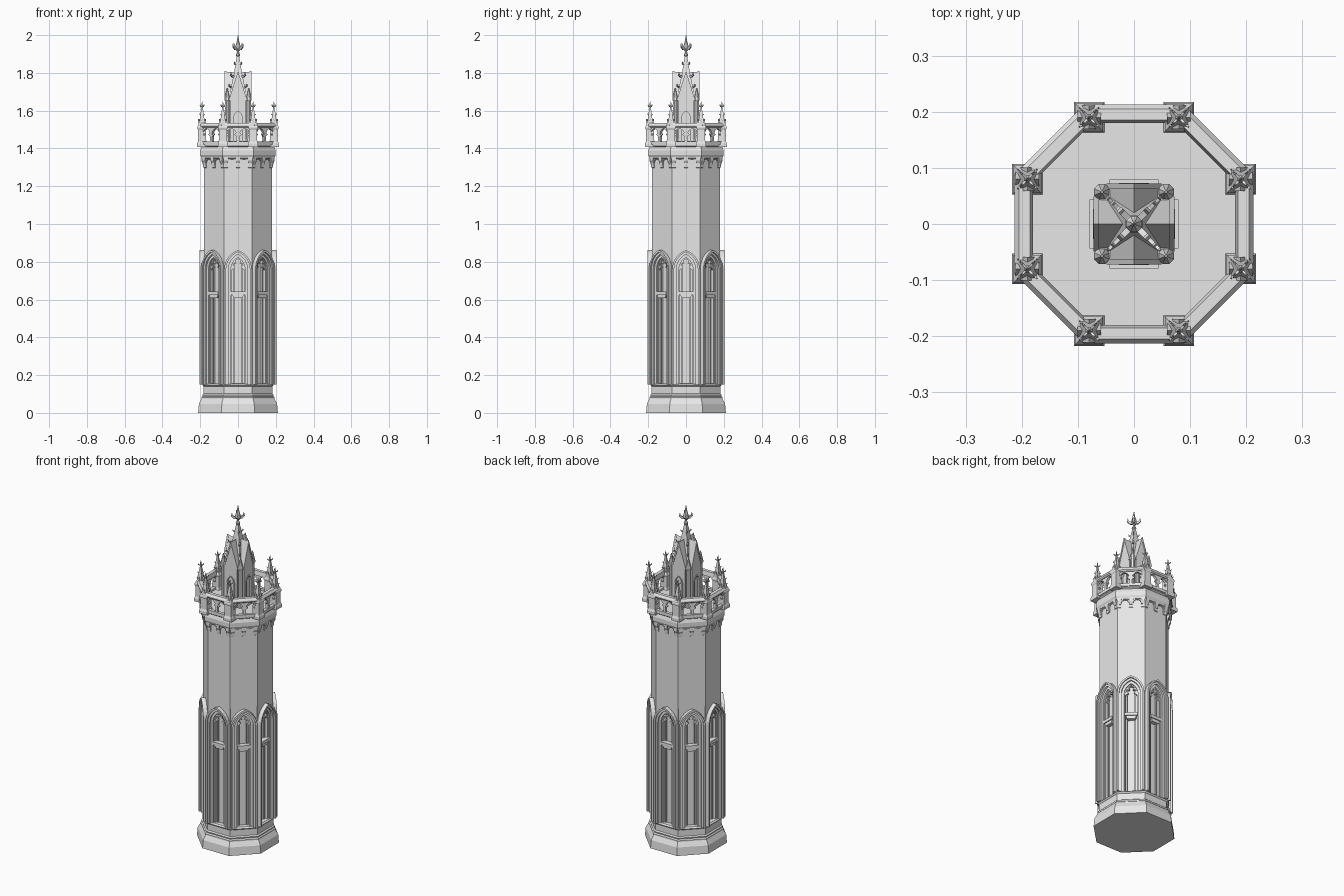
import bpy, bmesh
from math import pi, cos, sin, acos
from mathutils import Matrix, Vector

cube = bpy.data.objects.get("Cube")
if cube:
    bpy.data.objects.remove(cube, do_unlink=True)

stone = bpy.data.materials.new("pale_stone")
stone.use_nodes = True
stone.diffuse_color = (0.8, 0.8, 0.8, 1)
stone.node_tree.nodes["Principled BSDF"].inputs["Base Color"].default_value = (0.8, 0.8, 0.8, 1)


# ---- helpers ----
def part(name, build, copies=1):
    """Build one part and repeat it evenly round the vertical axis."""
    bm = bmesh.new()
    build(bm)
    first = bm.verts[:] + bm.edges[:] + bm.faces[:]
    for k in range(1, copies):
        new = bmesh.ops.duplicate(bm, geom=first)["geom"]
        verts = [v for v in new if isinstance(v, bmesh.types.BMVert)]
        turn = Matrix.Rotation(2 * pi * k / copies, 3, "Z")
        bmesh.ops.rotate(bm, verts=verts, cent=(0, 0, 0), matrix=turn)
    bmesh.ops.recalc_face_normals(bm, faces=bm.faces[:])
    mesh = bpy.data.meshes.new(name)
    bm.to_mesh(mesh)
    bm.free()
    mesh.materials.append(stone)
    bpy.context.collection.objects.link(bpy.data.objects.new(name, mesh))


def prism(bm, pts, y0, y1, mat=Matrix()):
    """Extrude an (x, z) outline from y0 to y1."""
    a = [bm.verts.new(mat @ Vector((x, y0, z))) for x, z in pts]
    b = [bm.verts.new(mat @ Vector((x, y1, z))) for x, z in pts]
    bm.faces.new(a)
    bm.faces.new(b[::-1])
    for i in range(len(pts)):
        j = (i + 1) % len(pts)
        bm.faces.new((a[i], b[i], b[j], a[j]))


def box(bm, x0, x1, y0, y1, z0, z1):
    prism(bm, [(x0, z0), (x1, z0), (x1, z1), (x0, z1)], y0, y1)


def lathe(bm, profile, n, cx=0, cy=0, closed=False):
    """Sweep (apothem, z) points round an n-sided plan with flats on the axes."""
    rings = []
    for r, z in profile:
        R = r / cos(pi / n)
        angles = [pi / n + 2 * pi * i / n for i in range(n)]
        rings.append([bm.verts.new((cx + R * cos(t), cy + R * sin(t), z)) for t in angles])
    pairs = list(zip(rings, rings[1:]))
    if closed:
        pairs.append((rings[-1], rings[0]))
    else:
        bm.faces.new(rings[0][::-1])
        bm.faces.new(rings[-1])
    for a, b in pairs:
        for i in range(n):
            j = (i + 1) % n
            bm.faces.new((a[i], a[j], b[j], b[i]))


def arch(cx, w, z0, zs, r, n=6):
    """Pointed arch outline, left foot to right foot."""
    top = acos((r - w) / r)
    half = [(w - r + r * cos(top * i / n), zs + r * sin(top * i / n)) for i in range(n + 1)]
    half[-1] = (0, half[-1][1])
    left = [(cx - x, z) for x, z in half]
    right = [(cx + x, z) for x, z in half[-2::-1]]
    return [(cx - w, z0)] + left + right + [(cx + w, z0)]


def arch_band(bm, w, inner, z0, zs, r, y0, y1, cx=0):
    pts = arch(cx, w, z0, zs, r) + arch(cx, inner, z0, zs, r - w + inner)[::-1]
    prism(bm, pts, y0, y1)


def arch_panel(bm, x0, x1, z0, z1, w, zs, r, y0, y1):
    """Wall panel pierced by one pointed opening."""
    hole = arch((x0 + x1) / 2, w, z0, zs, r)
    prism(bm, [(x0, z0)] + hole + [(x1, z0), (x1, z1), (x0, z1)], y0, y1)


def leaves(bm, cx, cy, z, r, s):
    """Four curled leaves on the diagonals, starting at distance r."""
    curl = [(-0.3, 0), (0.5, 0.1), (1, 0.6), (0.85, 1.2), (0.7, 0.7), (0.3, 0.5), (-0.3, 0.5)]
    pts = [(r + s * x, z + s * h) for x, h in curl]
    for k in range(4):
        mat = Matrix.Translation((cx, cy, 0)) @ Matrix.Rotation(pi / 4 + k * pi / 2, 4, "Z")
        prism(bm, pts, -0.16 * s, 0.16 * s, mat)


# ---- plinth and shaft ----
part("plinth", lambda bm: lathe(bm, [
    (0.211, 0), (0.207, 0.048), (0.193, 0.075), (0.193, 0.082), (0.187, 0.088), (0.189, 0.096),
    (0.182, 0.102), (0.182, 0.14), (0.19, 0.148), (0.182, 0.155)], 8))
part("niche_core", lambda bm: lathe(bm, [(0.156, 0.15), (0.156, 0.88)], 8))
part("upper_shaft", lambda bm: lathe(bm, [(0.18, 0.87), (0.18, 1.35)], 8))


# ---- niches ----
def niche(bm):
    arch_panel(bm, -0.0745, 0.0745, 0.15, 0.872, 0.068, 0.76, 0.103, -0.18, -0.15)
    arch_band(bm, 0.073, 0.063, 0.15, 0.76, 0.108, -0.204, -0.155)
    arch_band(bm, 0.063, 0.051, 0.15, 0.76, 0.098, -0.195, -0.155)
    arch_band(bm, 0.051, 0.037, 0.15, 0.76, 0.086, -0.184, -0.15)


def niche_tracery(bm):
    arch_band(bm, 0.038, 0.031, 0.15, 0.76, 0.073, -0.175, -0.15)
    for s in (-1, 1):
        prism(bm, [(s * 0.034, 0.755), (s * 0.014, 0.772), (s * 0.034, 0.79)], -0.172, -0.155)
        prism(bm, [(s * 0.028, 0.79), (s * 0.008, 0.792), (s * 0.018, 0.81)], -0.172, -0.155)
        box(bm, s * 0.021 - 0.003, s * 0.021 + 0.003, -0.164, -0.15, 0.15, 0.8)


def niche_bracket(bm):
    box(bm, -0.036, 0.036, -0.186, -0.15, 0.625, 0.643)
    prism(bm, [(-0.03, 0.625), (-0.022, 0.607), (0.022, 0.607), (0.03, 0.625)], -0.18, -0.15)


part("niche_frames", niche, 8)
part("niche_tracery", niche_tracery, 8)
part("niche_brackets", niche_bracket, 8)


# ---- corbel table and cornice ----
def corbels(bm):
    side = Matrix.Rotation(-pi / 2, 4, "Z")
    for x in (-0.065, 0, 0.065):
        outline = [(0.175, 1.295), (0.184, 1.3), (0.186, 1.32), (0.194, 1.335), (0.194, 1.355), (0.175, 1.355)]
        prism(bm, outline, x - 0.011, x + 0.011, side)
    for x in (-0.0325, 0.0325):
        arch_panel(bm, x - 0.0325, x + 0.0325, 1.315, 1.355, 0.022, 1.32, 0.026, -0.187, -0.175)


part("corbel_table", corbels, 8)
part("cornice", lambda bm: lathe(bm, [
    (0.178, 1.342), (0.19, 1.346), (0.199, 1.364), (0.199, 1.388), (0.192, 1.408),
    (0.2, 1.414), (0.2, 1.425)], 8))


# ---- parapet ----
def parapet(bm):
    for x in (-0.035, 0.035):
        arch_panel(bm, x - 0.035, x + 0.035, 1.435, 1.515, 0.028, 1.47, 0.037, -0.203, -0.188)
        for s in (-1, 1):
            prism(bm, [(x + s * 0.029, 1.462), (x + s * 0.014, 1.474), (x + s * 0.027, 1.485)], -0.2, -0.191)
    box(bm, -0.08, 0.08, -0.205, -0.186, 1.42, 1.437)


part("parapet_tracery", parapet, 8)
part("parapet_rail", lambda bm: lathe(bm, [
    (0.18, 1.51), (0.207, 1.51), (0.213, 1.517), (0.213, 1.524), (0.205, 1.536), (0.185, 1.536)],
    8, closed=True))


def pinnacle(bm):
    for cx, cy in ((0.08, -0.19), (-0.08, -0.19)):
        lathe(bm, [(0.027, 1.408), (0.027, 1.425), (0.022, 1.437), (0.021, 1.5), (0.025, 1.506),
                   (0.025, 1.514), (0.017, 1.53), (0.013, 1.55), (0.003, 1.622)], 4, cx, cy)
        lathe(bm, [(0.002, 1.615), (0.006, 1.622), (0.003, 1.63), (0.001, 1.648)], 8, cx, cy)
        leaves(bm, cx, cy, 1.618, 0.003, 0.013)
        leaves(bm, cx, cy, 1.575, 0.011, 0.008)
        leaves(bm, cx, cy, 1.545, 0.017, 0.008)
        # small gablets on the four faces
        for k in range(4):
            mat = Matrix.Translation((cx, cy, 0)) @ Matrix.Rotation(k * pi / 2, 4, "Z")
            prism(bm, [(-0.017, 1.512), (0.017, 1.512), (0, 1.555)], -0.021, -0.008, mat)


part("pinnacles", pinnacle, 4)


# ---- central turret ----
def turret_face(bm):
    box(bm, -0.044, 0.044, -0.079, 0, 1.42, 1.44)
    arch_panel(bm, -0.043, 0.043, 1.435, 1.665, 0.022, 1.565, 0.035, -0.069, -0.055)
    arch_band(bm, 0.027, 0.021, 1.435, 1.565, 0.04, -0.073, -0.06)
    prism(bm, [(-0.046, 1.66), (0.046, 1.66), (0, 1.805)], -0.069, 0)
    # raised gable coping
    prism(bm, [(-0.049, 1.655), (-0.04, 1.655), (0, 1.783), (0.04, 1.655), (0.049, 1.655), (0, 1.81)],
          -0.072, -0.062)


def turret_post(bm):
    lathe(bm, [(0.014, 1.42), (0.014, 1.45), (0.011, 1.455), (0.011, 1.65), (0.014, 1.656),
               (0.014, 1.664), (0.002, 1.72)], 8, 0.057, 0.057)


part("turret_body", lambda bm: lathe(bm, [(0.06, 1.42), (0.06, 1.67)], 4))
part("turret_gables", turret_face, 4)
part("turret_posts", turret_post, 4)
part("spire", lambda bm: lathe(bm, [(0.052, 1.65), (0.021, 1.8), (0.005, 1.9)], 4))


def crockets(bm):
    for z, r, s in ((1.72, 0.05, 0.018), (1.775, 0.034, 0.022), (1.84, 0.014, 0.016)):
        leaves(bm, 0, 0, z, r, s)


def finial(bm):
    lathe(bm, [(0.005, 1.88), (0.012, 1.895), (0.006, 1.908), (0.006, 1.915), (0.015, 1.93),
               (0.013, 1.945), (0.007, 1.965), (0.001, 2)], 8)
    leaves(bm, 0, 0, 1.918, 0.006, 0.032)


part("spire_crockets", crockets)
part("finial", finial)
